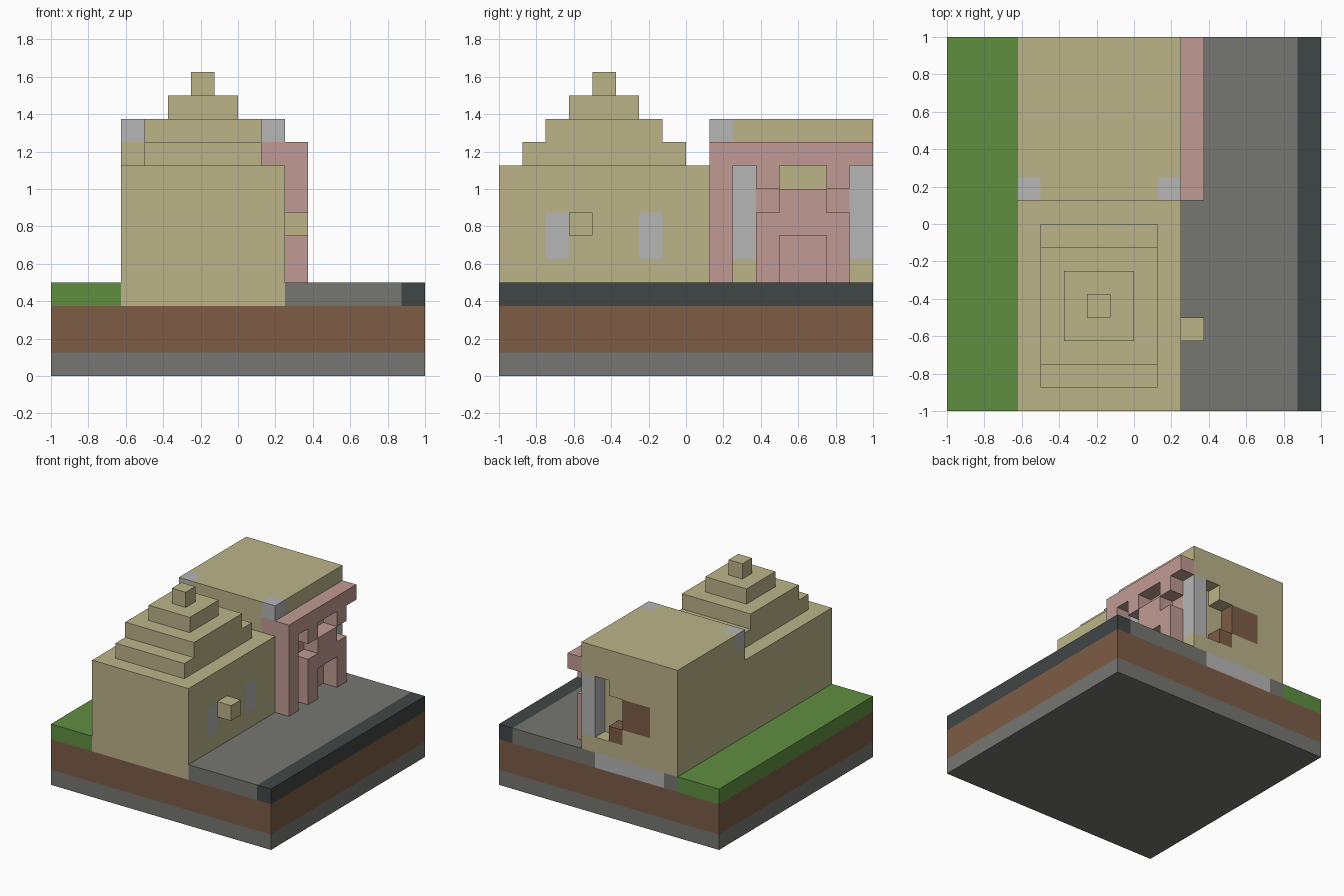
import bpy
import bmesh
import math

if "Cube" in bpy.data.objects:
    bpy.data.objects.remove(bpy.data.objects["Cube"], do_unlink=True)

CELL = 0.125
HALF = 8  # cells from the centre to the edge
cells = {}  # (x, y, z) -> part name
part_material = {}


def material(name, rgb):
    linear = [((c / 255 + 0.055) / 1.055) ** 2.4 for c in rgb]
    mat = bpy.data.materials.new(name)
    mat.use_nodes = True
    mat.diffuse_color = (*linear, 1)
    bsdf = mat.node_tree.nodes["Principled BSDF"]
    bsdf.inputs["Base Color"].default_value = (*linear, 1)
    bsdf.inputs["Roughness"].default_value = 0.9
    return mat


sand = material("sand", (187, 180, 137))
pink = material("pink_stone", (192, 154, 147))
pale = material("pale_grey", (182, 182, 182))
stone = material("grey_stone", (118, 118, 113))
dark = material("dark_curb", (64, 70, 70))
soil = material("brown_soil", (125, 92, 70))
grass = material("grass_green", (96, 143, 64))


def fill(part, mat, xs, ys, zs):
    """Claim a block of cells for a part, replacing what was there."""
    part_material[part] = mat
    for x in range(*xs):
        for y in range(*ys):
            for z in range(*zs):
                cells[x, y, z] = part


def carve(xs, ys, zs):
    for x in range(*xs):
        for y in range(*ys):
            for z in range(*zs):
                cells.pop((x, y, z), None)


ALL = (0, 16)

# Ground slab and its strips
fill("stone_base", stone, ALL, ALL, (0, 1))
fill("soil_layer", soil, ALL, ALL, (1, 3))
fill("lawn", grass, (0, 3), ALL, (3, 4))
fill("road", stone, (10, 15), ALL, (3, 4))
fill("curb", dark, (15, 16), ALL, (3, 4))

# Front hall and its stepped roof
fill("front_hall", sand, (3, 10), (0, 9), (3, 9))
for step, (xs, ys) in enumerate([((4, 9), (1, 8)), ((4, 9), (2, 7)),
                                 ((5, 8), (3, 6)), ((6, 7), (4, 5))]):
    fill("stepped_roof", sand, xs, ys, (9 + step, 10 + step))
for y in (2, 6):
    fill("hall_windows", pale, (9, 10), (y, y + 1), (5, 7))
fill("wall_lantern", sand, (10, 11), (3, 4), (6, 7))

# Rear hall with its foundation and floor
fill("foundation", stone, (3, 10), (9, 16), (3, 4))
fill("rear_floor", pale, (4, 9), (10, 16), (3, 4))
fill("rear_hall", sand, (3, 10), (9, 16), (4, 11))
for x in (3, 9):
    fill("roof_corners", pale, (x, x + 1), (9, 10), (10, 11))

# Open alcove and brown fittings in the back wall
carve((8, 9), (15, 16), (5, 9))
carve((7, 8), (15, 16), (6, 8))
fill("back_fitting", soil, (5, 7), (15, 16), (6, 8))
fill("back_fitting", soil, (7, 8), (15, 16), (5, 6))

# Entrance wall behind the porch
fill("entrance_wall", pink, (9, 10), (11, 15), (4, 8))
for y in (10, 15):
    fill("side_windows", pale, (9, 10), (y, y + 1), (5, 9))

# Porch: beam, corner pillar, brackets and door surround
fill("porch_beam", pink, (9, 11), (9, 15), (9, 10))
fill("porch_beam", pink, (10, 11), (15, 16), (9, 10))
fill("porch_pillar", pink, (10, 11), (9, 10), (4, 9))
for y in (11, 14):
    fill("beam_brackets", pink, (10, 11), (y, y + 1), (8, 9))
    fill("door_surround", pink, (10, 11), (y, y + 1), (4, 7))
fill("door_surround", pink, (10, 11), (12, 14), (6, 8))


def build(part):
    """Make the outer skin of one part, with flat regions merged."""
    bm = bmesh.new()
    for cell, owner in cells.items():
        if owner != part:
            continue
        for axis in range(3):
            for side in (0, 1):
                near = list(cell)
                near[axis] += 2 * side - 1
                if tuple(near) in cells:
                    continue
                u, v = (axis + 1) % 3, (axis + 2) % 3
                corners = []
                for du, dv in ((0, 0), (1, 0), (1, 1), (0, 1)):
                    p = list(cell)
                    p[axis] += side
                    p[u] += du
                    p[v] += dv
                    corners.append(bm.verts.new(((p[0] - HALF) * CELL,
                                                 (p[1] - HALF) * CELL,
                                                 p[2] * CELL)))
                bm.faces.new(corners if side else corners[::-1])
    bmesh.ops.remove_doubles(bm, verts=bm.verts, dist=CELL / 100)
    bmesh.ops.dissolve_limit(bm, angle_limit=math.radians(1),
                             verts=bm.verts, edges=bm.edges)
    mesh = bpy.data.meshes.new(part)
    bm.to_mesh(mesh)
    bm.free()
    mesh.materials.append(part_material[part])
    bpy.context.collection.objects.link(bpy.data.objects.new(part, mesh))


for part_name in part_material:
    build(part_name)
